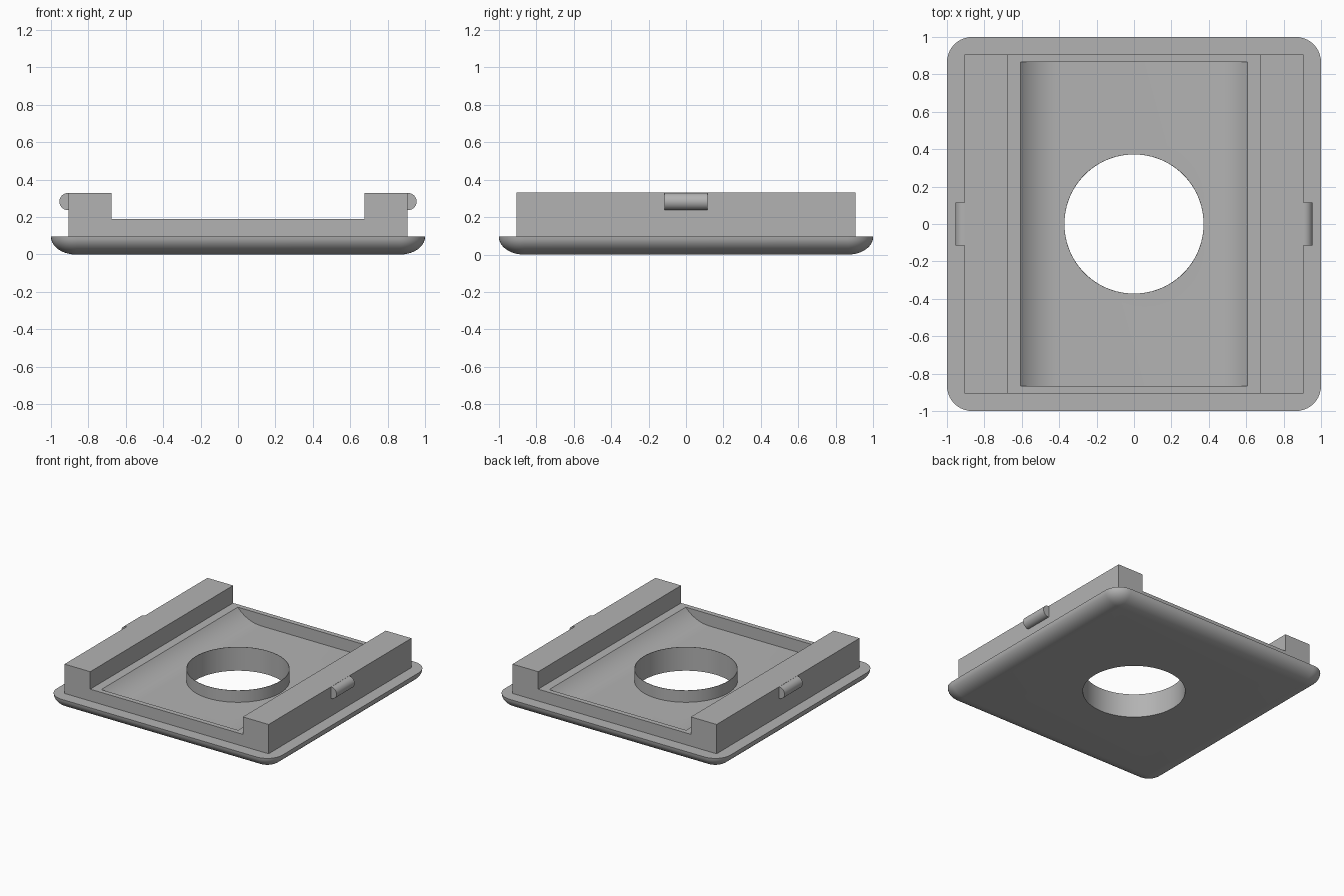
import bpy, bmesh
from math import sin, cos, pi, radians

if "Cube" in bpy.data.objects:
    bpy.data.objects.remove(bpy.data.objects["Cube"])

grey = bpy.data.materials.new("plain_grey")
grey.use_nodes = True
GREY = (0.45, 0.45, 0.45, 1)
grey.diffuse_color = GREY
grey.node_tree.nodes["Principled BSDF"].inputs["Base Color"].default_value = GREY


def loft(name, rings, capped=True, closed=False):
    """Skin a list of equally long point loops."""
    bm = bmesh.new()
    loops = [[bm.verts.new(p) for p in ring] for ring in rings]
    pairs = list(zip(loops, loops[1:]))
    if closed:
        pairs.append((loops[-1], loops[0]))
    for a, b in pairs:
        for i in range(len(a)):
            j = (i + 1) % len(a)
            bm.faces.new((a[i], a[j], b[j], b[i]))
    if capped:
        bm.faces.new(loops[0])
        bm.faces.new(loops[-1])
    bmesh.ops.recalc_face_normals(bm, faces=bm.faces)
    mesh = bpy.data.meshes.new(name)
    bm.to_mesh(mesh)
    bm.free()
    mesh.materials.append(grey)
    ob = bpy.data.objects.new(name, mesh)
    bpy.context.collection.objects.link(ob)
    return ob


def extrude_y(name, profile, half):
    return loft(name, [[(x, y, z) for x, z in profile] for y in (-half, half)])


def rect(x, z0, z1):
    return [(-x, z0), (x, z0), (x, z1), (-x, z1)]


def circle(r, z, n=96):
    return [(r * cos(2 * pi * i / n), r * sin(2 * pi * i / n), z) for i in range(n)]


def activate(ob):
    bpy.ops.object.select_all(action='DESELECT')
    ob.select_set(True)
    bpy.context.view_layer.objects.active = ob


def combine(ob, tool, operation):
    mod = ob.modifiers.new(operation, 'BOOLEAN')
    mod.object, mod.operation, mod.solver = tool, operation, 'EXACT'
    activate(ob)
    bpy.ops.object.modifier_apply(modifier=mod.name)
    bpy.data.objects.remove(tool)


def smooth(ob):
    activate(ob)
    bpy.ops.object.shade_smooth_by_angle(angle=radians(30))


PLATE_TOP, RAIL_TOP, LIP_TOP = 0.095, 0.33, 0.19
CORNER, HOLE = 0.135, 0.372


def rounded_square(inset, z, steps=10):
    r, c = CORNER - inset, 1 - CORNER
    pts = []
    for q, (sx, sy) in enumerate([(1, 1), (-1, 1), (-1, -1), (1, -1)]):
        for i in range(steps + 1):
            a = (q + i / steps) * pi / 2
            pts.append((sx * c + r * cos(a), sy * c + r * sin(a), z))
    return pts


# Base plate with its lower edge rounded over
steps = 10
rings = []
for i in range(steps + 1):
    a = pi / 2 * i / steps
    rings.append(rounded_square(0.98 * CORNER * (1 - sin(a)), PLATE_TOP * (1 - cos(a))))
body = loft("base_and_rails", rings)

# Raised block, hollowed into two coved rails and two low end lips
combine(body, extrude_y("block", rect(0.905, 0.05, RAIL_TOP), 0.905), 'UNION')
radius, start = 0.275, 0.4
cove = [(start + radius * sin(a), PLATE_TOP + radius * (1 - cos(a)))
        for a in (pi / 2 * i / 16 for i in range(17))]
channel = cove + [(0.675, 0.5), (-0.675, 0.5)] + [(-x, z) for x, z in reversed(cove)]
combine(body, extrude_y("channel", channel, 0.865), 'DIFFERENCE')
combine(body, extrude_y("notch", rect(0.677, LIP_TOP, 0.6), 1.2), 'DIFFERENCE')
combine(body, loft("bore", [circle(HOLE, -0.1), circle(HOLE, 0.5)]), 'DIFFERENCE')
smooth(body)

# Thin collar around the central hole
collar = loft("hole_collar",
              [circle(HOLE, 0.001), circle(HOLE, LIP_TOP),
               circle(HOLE + 0.003, LIP_TOP), circle(HOLE + 0.003, 0.001)],
              capped=False, closed=True)
smooth(collar)

# Rounded snap catches on the outer sides of the rails
for side, label in ((1, "left"), (-1, "right")):
    arc = [(side * (0.909 + 0.046 * cos(a)), 0.283 + 0.046 * sin(a))
           for a in (-pi / 2 + pi * i / 16 for i in range(17))]
    profile = [(side * 0.89, 0.237)] + arc + [(side * 0.89, 0.329)]
    smooth(extrude_y(label + "_snap_catch", profile, 0.115))
